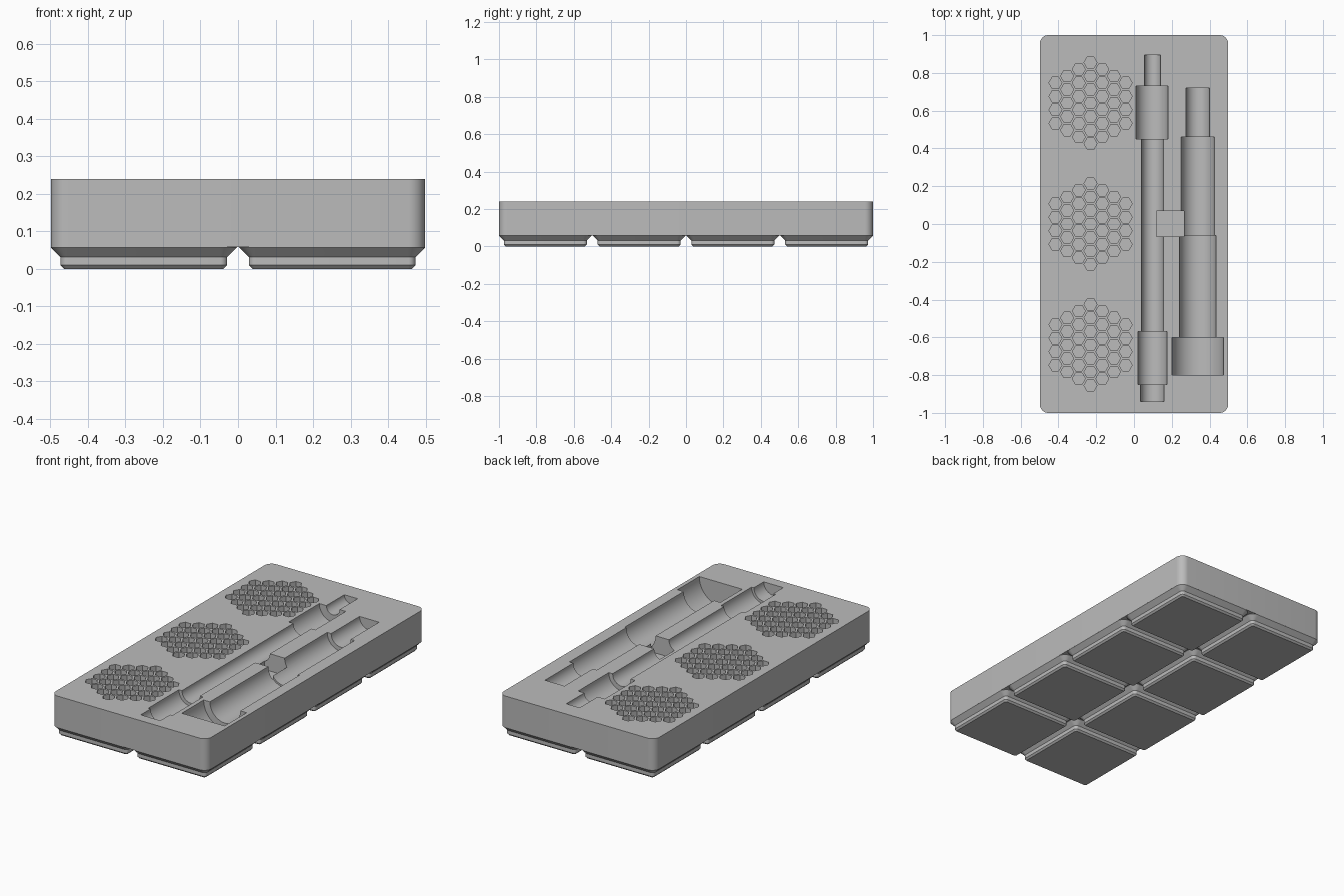
import bpy, bmesh, math

cube = bpy.data.objects.get("Cube")
if cube:
    bpy.data.objects.remove(cube, do_unlink=True)

grey = bpy.data.materials.new("plain grey")
grey.use_nodes = True
grey.diffuse_color = (0.5, 0.5, 0.5, 1)
grey.node_tree.nodes["Principled BSDF"].inputs["Base Color"].default_value = (0.5, 0.5, 0.5, 1)

TOP = 0.24
PITCH = 0.5015


def make_object(name, bm):
    bmesh.ops.recalc_face_normals(bm, faces=bm.faces)
    mesh = bpy.data.meshes.new(name)
    bm.to_mesh(mesh)
    bm.free()
    mesh.materials.append(grey)
    obj = bpy.data.objects.new(name, mesh)
    bpy.context.collection.objects.link(obj)
    return obj


def loft(bm, rings):
    """Skin a stack of equal-length point rings and cap both ends."""
    rows = [[bm.verts.new(p) for p in ring] for ring in rings]
    for a, b in zip(rows, rows[1:]):
        for i in range(len(a)):
            j = (i + 1) % len(a)
            bm.faces.new((a[i], a[j], b[j], b[i]))
    bm.faces.new(rows[0])
    bm.faces.new(rows[-1])


def rounded_rect(cx, cy, hx, hy, r, z, steps=8):
    points = []
    for q, (sx, sy) in enumerate(((1, 1), (-1, 1), (-1, -1), (1, -1))):
        for k in range(steps + 1):
            a = math.pi / 2 * (q + k / steps)
            points.append((cx + sx * (hx - r) + r * math.cos(a),
                           cy + sy * (hy - r) + r * math.sin(a), z))
    return points


def trough(x0, x1, y0, y1, steps=32):
    """Half-round channel cutter, open at the top."""
    cx, r = (x0 + x1) / 2, (x1 - x0) / 2
    arc = [math.pi * (1 + k / steps) for k in range(steps + 1)]
    profile = [(cx + r * math.cos(a), TOP + r * math.sin(a)) for a in arc]
    profile += [(x1, TOP + 0.1), (x0, TOP + 0.1)]
    bm = bmesh.new()
    loft(bm, [[(x, y, z) for x, z in profile] for y in (y0, y1)])
    return make_object("cutter", bm)


def cut(target, cutter):
    cutter.hide_render = True
    mod = target.modifiers.new("cut", 'BOOLEAN')
    mod.operation = 'DIFFERENCE'
    mod.solver = 'EXACT'
    mod.object = cutter
    bpy.context.view_layer.objects.active = target
    bpy.ops.object.modifier_apply(modifier=mod.name)
    bpy.data.objects.remove(cutter, do_unlink=True)


# Tray body
bm = bmesh.new()
loft(bm, [rounded_rect(0, 0, 0.4985, 1.0, 0.045, z) for z in (0.058, TOP)])
tray = make_object("tray_body", bm)

# Stepped half-round channels: narrow tool, then wide tool
narrow_tool = [(0.055, 0.14, 0.72, 0.895), (0.01, 0.18, 0.45, 0.73),
               (0.04, 0.155, -0.58, 0.46), (0.02, 0.175, -0.85, -0.57),
               (0.035, 0.16, -0.94, -0.84)]
wide_tool = [(0.275, 0.40, 0.45, 0.72), (0.25, 0.425, -0.07, 0.46),
             (0.24, 0.435, -0.61, -0.06), (0.20, 0.475, -0.80, -0.60)]
for step in narrow_tool + wide_tool:
    cut(tray, trough(*step))

# Finger notch joining the channels
bm = bmesh.new()
loft(bm, [[(0.12, -0.065, z), (0.265, -0.065, z), (0.265, 0.07, z), (0.12, 0.07, z)]
          for z in (0.14, TOP + 0.1)])
cut(tray, make_object("cutter", bm))

# Three honeycomb groups of hexagonal bit holes
spacing, hex_radius = 0.0716, 0.0597 / math.sqrt(3)
bm = bmesh.new()
for group_y in (-0.64, 0, 0.64):
    for q in range(-3, 4):
        for r in range(-3, 4):
            if abs(q + r) > 3:
                continue
            x = -0.23 + spacing * math.sqrt(3) / 2 * q
            y = group_y + spacing * (r + q / 2)
            loft(bm, [[(x + hex_radius * math.cos(math.pi / 3 * k),
                        y + hex_radius * math.sin(math.pi / 3 * k), z)
                       for k in range(6)] for z in (0.12, TOP + 0.1)])
cut(tray, make_object("cutter", bm))

# Stepped base feet: (height, half width, corner radius)
foot_levels = [(0, 0.2125, 0.0096), (0.0096, 0.222, 0.019), (0.031, 0.222, 0.019),
               (0.0567, 0.2477, 0.045), (0.06, 0.2477, 0.045)]
feet = []
for col in (-0.5, 0.5):
    for row in (-1.5, -0.5, 0.5, 1.5):
        bm = bmesh.new()
        loft(bm, [rounded_rect(col * PITCH, row * PITCH, h, h, r, z)
                  for z, h, r in foot_levels])
        feet.append(make_object("base_foot", bm))

# Smooth curved walls, crisp edges
for obj in [tray] + feet:
    bpy.ops.object.select_all(action='DESELECT')
    obj.select_set(True)
    bpy.context.view_layer.objects.active = obj
    bpy.ops.object.shade_smooth_by_angle(angle=math.radians(30))
